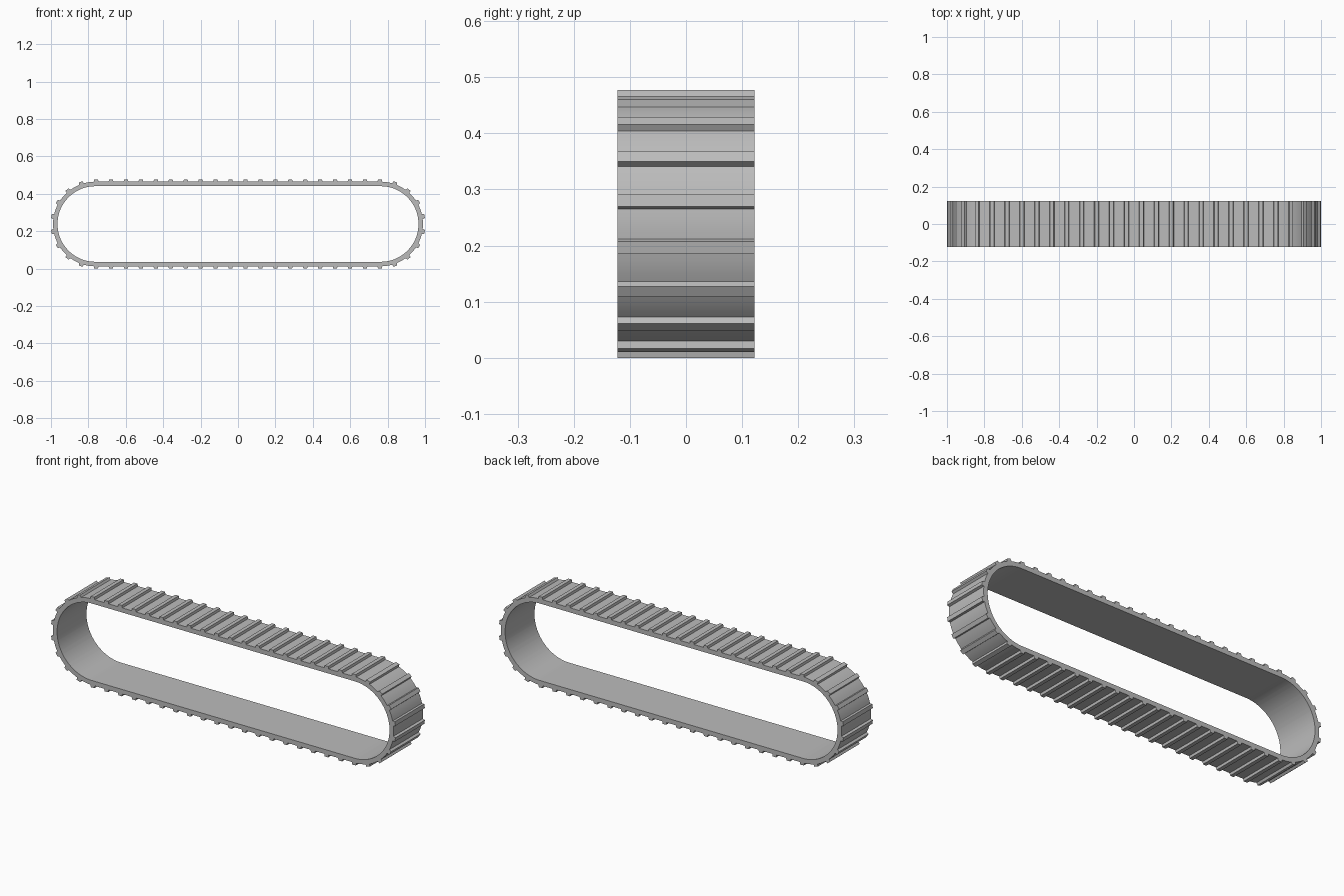
import bpy, bmesh, math

if "Cube" in bpy.data.objects:
    bpy.data.objects.remove(bpy.data.objects["Cube"])

CX, R = 0.763, 0.226          # end-arc centre and band outer radius
LUG, THICK = 0.0125, 0.024    # tread height, band thickness
HALF_W, ZC, COUNT = 0.122, 0.2385, 56
ARC, STRAIGHT = math.pi * R, 2 * CX
TOTAL = 2 * (ARC + STRAIGHT)
PITCH = TOTAL / COUNT


def track_point(s, off):
    """Point at path length s (0 = right tip, counter-clockwise), offset outward."""
    s %= TOTAL
    side = 1
    if s >= TOTAL / 2:
        s, side = s - TOTAL / 2, -1
    r = R + off
    if s < ARC / 2:
        a = s / R
        x, z = CX + r * math.cos(a), r * math.sin(a)
    elif s < ARC / 2 + STRAIGHT:
        x, z = CX - (s - ARC / 2), r
    else:
        a = (s - STRAIGHT) / R
        x, z = -CX + r * math.cos(a), r * math.sin(a)
    return side * x, ZC + side * z


# Repeating tread profile: (distance along the path, height)
gap = PITCH - 0.013
cell = [(-0.013, 0), (-0.010, LUG), (0.010, LUG), (0.013, 0)]
cell += [(0.013 + (gap - 0.013) * k / 4, 0) for k in (1, 2, 3)]
samples = [((i + 0.5) * PITCH + d, h) for i in range(COUNT) for d, h in cell]

# Band with treads: outer and inner loops on both sides, joined by quads
bm = bmesh.new()
rings = []
for s, h in samples:
    ring = []
    for off, y in ((h, -HALF_W), (h, HALF_W), (-THICK, HALF_W), (-THICK, -HALF_W)):
        x, z = track_point(s, off)
        ring.append(bm.verts.new((x, y, z)))
    rings.append(ring)
for a, b in zip(rings, rings[1:] + rings[:1]):
    for k in range(4):
        m = (k + 1) % 4
        bm.faces.new((a[k], a[m], b[m], b[k]))
bmesh.ops.recalc_face_normals(bm, faces=bm.faces)
mesh = bpy.data.meshes.new("track_belt")
bm.to_mesh(mesh)
bm.free()

belt = bpy.data.objects.new("track_belt", mesh)
bpy.context.collection.objects.link(belt)
grey = bpy.data.materials.new("grey_rubber")
grey.diffuse_color = (0.5, 0.5, 0.5, 1)
grey.use_nodes = True
grey.node_tree.nodes["Principled BSDF"].inputs["Base Color"].default_value = grey.diffuse_color
mesh.materials.append(grey)

bpy.context.view_layer.objects.active = belt
belt.select_set(True)
bpy.ops.object.shade_smooth_by_angle(angle=math.radians(25))
